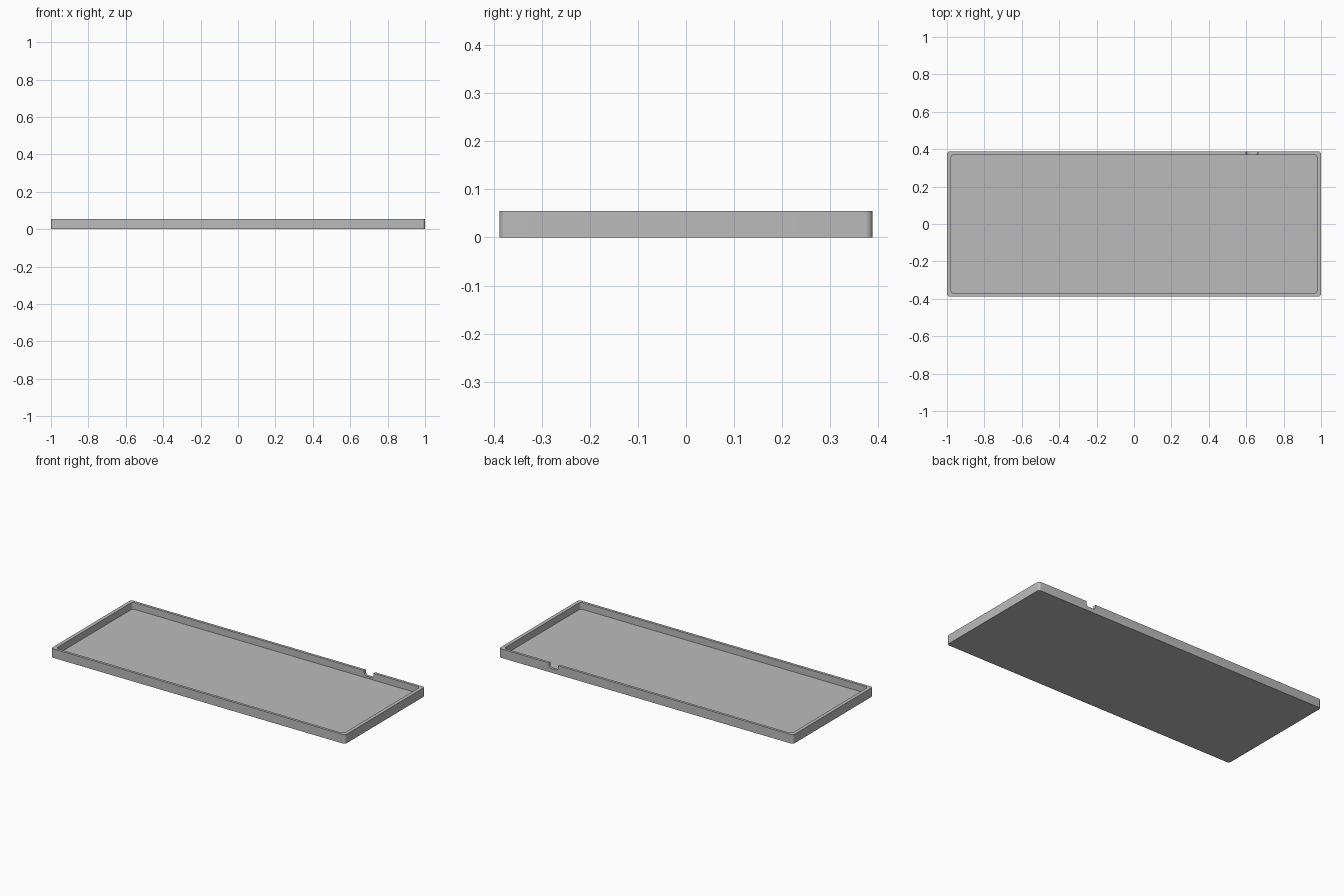
import bpy, bmesh, math
from mathutils import Matrix

cube = bpy.data.objects.get("Cube")
if cube:
    bpy.data.objects.remove(cube, do_unlink=True)

HALF_X, HALF_Y, HEIGHT = 1.0, 0.388, 0.055
WALL_X, WALL_Y, FLOOR = 0.022, 0.016, 0.013

grey = bpy.data.materials.new("plain grey")
grey.use_nodes = True
grey.diffuse_color = (0.5, 0.5, 0.5, 1)
grey.node_tree.nodes["Principled BSDF"].inputs["Base Color"].default_value = (0.5, 0.5, 0.5, 1)


def ring(bm, hx, hy, radius, z, steps=6):
    """Loop of vertices around a rounded rectangle."""
    verts = []
    for k, (sx, sy) in enumerate([(1, 1), (-1, 1), (-1, -1), (1, -1)]):
        for i in range(steps + 1):
            a = (k + i / steps) * math.pi / 2
            verts.append(bm.verts.new((sx * (hx - radius) + radius * math.cos(a),
                                       sy * (hy - radius) + radius * math.sin(a), z)))
    return verts


def skin(name, rings):
    """Join rounded rectangles (half x, half y, radius, z) into a closed solid."""
    bm = bmesh.new()
    loops = [ring(bm, *r) for r in rings]
    for a, b in zip(loops, loops[1:]):
        for i in range(len(a)):
            j = (i + 1) % len(a)
            bm.faces.new((a[i], a[j], b[j], b[i]))
    bm.faces.new(loops[0][::-1])
    bm.faces.new(loops[-1])
    bmesh.ops.recalc_face_normals(bm, faces=bm.faces)
    mesh = bpy.data.meshes.new(name)
    bm.to_mesh(mesh)
    bm.free()
    mesh.materials.append(grey)
    obj = bpy.data.objects.new(name, mesh)
    bpy.context.collection.objects.link(obj)
    return obj


# Tray: outer wall, rim, inner wall and floor
ix, iy = HALF_X - WALL_X, HALF_Y - WALL_Y
tray = skin("tray", [(HALF_X, HALF_Y, 0.015, 0), (HALF_X, HALF_Y, 0.015, HEIGHT),
                     (ix, iy, 0.02, HEIGHT), (ix, iy, 0.02, FLOOR)])

# Cable notch with rounded lower corners in the back wall
cutter = skin("notch_cutter", [(0.032, 0.03, 0.018, -0.03), (0.032, 0.03, 0.018, 0.03)])
cutter.data.transform(Matrix.Translation((0.63, HALF_Y, HEIGHT)) @ Matrix.Rotation(math.pi / 2, 4, 'X'))
cutter.hide_render = True

cut = tray.modifiers.new("notch", 'BOOLEAN')
cut.operation = 'DIFFERENCE'
cut.solver = 'EXACT'
cut.object = cutter
bpy.ops.object.select_all(action='DESELECT')
bpy.context.view_layer.objects.active = tray
tray.select_set(True)
bpy.context.view_layer.update()
bpy.ops.object.modifier_apply(modifier=cut.name)
bpy.data.objects.remove(cutter, do_unlink=True)

bpy.ops.object.shade_smooth_by_angle(angle=math.radians(30))
